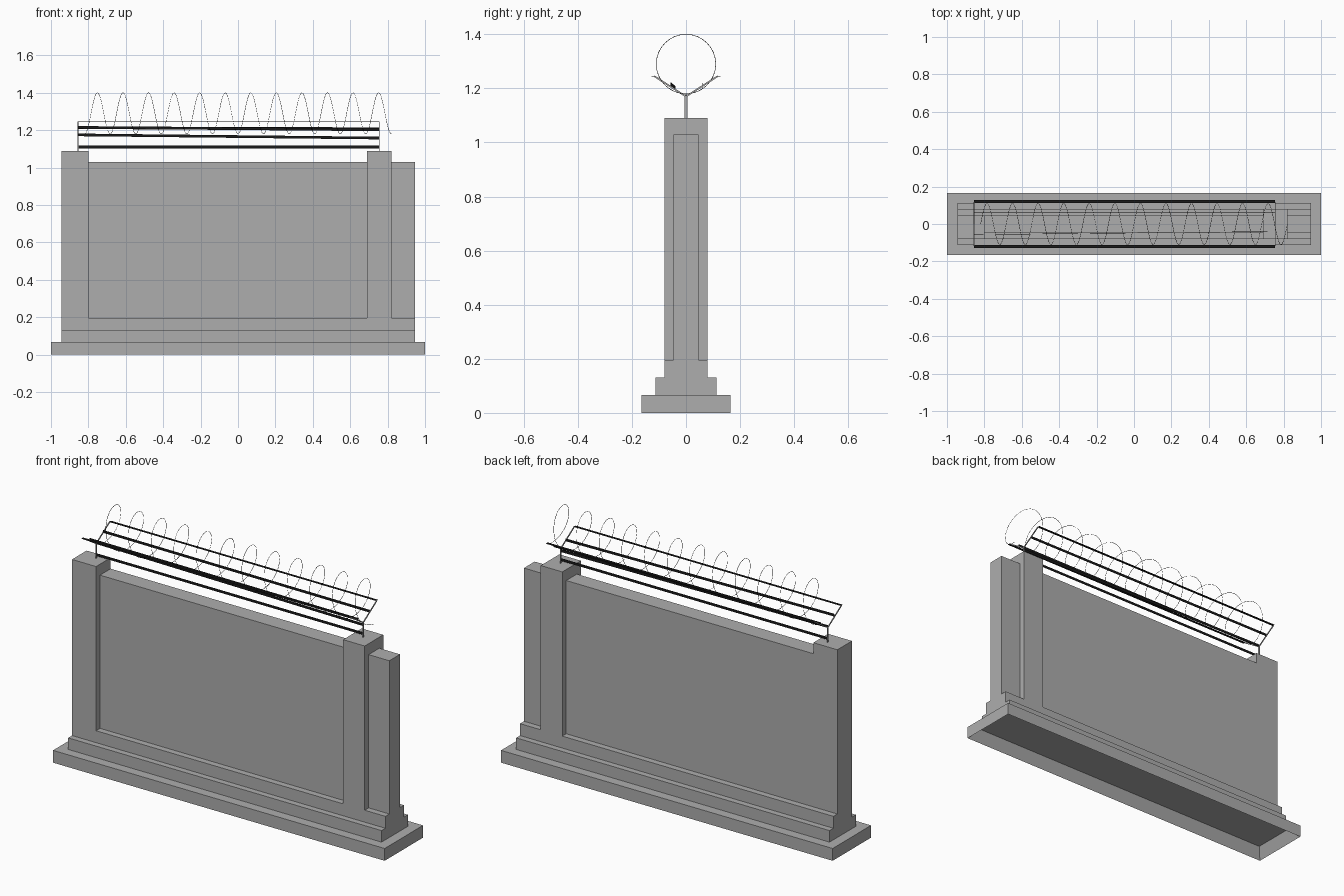
import bpy, bmesh, math
from mathutils import Vector, Matrix

old = bpy.data.objects.get("Cube")
if old:
    bpy.data.objects.remove(old, do_unlink=True)


def make_material(name, rgb):
    mat = bpy.data.materials.new(name)
    mat.use_nodes = True
    color = (*rgb, 1)
    mat.diffuse_color = color
    mat.node_tree.nodes["Principled BSDF"].inputs["Base Color"].default_value = color
    return mat


concrete = make_material("concrete grey", (0.42, 0.42, 0.42))
black = make_material("wire black", (0.01, 0.01, 0.01))


def add_object(name, bm, mat):
    mesh = bpy.data.meshes.new(name)
    bm.to_mesh(mesh)
    bm.free()
    mesh.materials.append(mat)
    obj = bpy.data.objects.new(name, mesh)
    bpy.context.collection.objects.link(obj)
    return obj


def box_bm(x, y, z):
    bm = bmesh.new()
    size = Vector((x[1] - x[0], y[1] - y[0], z[1] - z[0]))
    mid = Vector((sum(x), sum(y), sum(z))) / 2
    bmesh.ops.create_cube(bm, size=1, matrix=Matrix.Translation(mid) @ Matrix.Diagonal((*size, 1)))
    return bm


def box(name, x, y, z):
    return add_object(name, box_bm(x, y, z), concrete)


# Stepped base, hollow underneath
BASE, STEP, KERB = 0.067, 0.13, 0.195
END, DEEP, THIN = 0.945, 0.08, 0.046
bm = box_bm((-1, 1), (-0.165, 0.165), (0, BASE))
bm.normal_update()
bottom = min(bm.faces, key=lambda f: f.calc_center_median().z)
bmesh.ops.inset_region(bm, faces=[bottom], thickness=0.04)
bmesh.ops.translate(bm, verts=bottom.verts, vec=(0, 0, 0.064))
add_object("base_slab", bm, concrete)
box("base_step", (-END, END), (-0.113, 0.113), (BASE, STEP))
box("wall_kerb", (-END, END), (-DEEP, DEEP), (STEP, KERB))

# Wall panel, end stub and the two pillars
box("wall_panel", (-0.8, 0.69), (-THIN, THIN), (KERB, 1.03))
box("wall_end_stub", (0.82, END), (-THIN, THIN), (KERB, 1.03))
box("right_pillar", (-END, -0.8), (-DEEP, THIN), (KERB, 1.09))
box("left_pillar", (0.69, 0.82), (-DEEP, DEEP), (KERB, 1.09))

# Forked wire posts
X0, X1, FORK = -0.855, 0.755, 1.17
TIP = Vector((0, 0.117, 0.075))
for side, px in (("right", X0), ("left", X1)):
    span = (px - 0.002, px + 0.002)
    box(side + "_post", span, (-0.005, 0.005), (1.09, FORK))
    for end, sign in (("front", -1), ("back", 1)):
        arm = box_bm((-0.002, 0.002), (0, TIP.length), (-0.003, 0.003))
        turn = Matrix.Rotation(math.atan2(TIP.z, TIP.y), 4, "X")
        bmesh.ops.transform(arm, matrix=turn, verts=arm.verts)
        bmesh.ops.scale(arm, vec=(1, sign, 1), verts=arm.verts)
        if sign < 0:
            bmesh.ops.reverse_faces(arm, faces=arm.faces)
        bmesh.ops.translate(arm, vec=(px, 0, FORK), verts=arm.verts)
        add_object(f"{side}_{end}_arm", arm, concrete)


# Straight wires: flat ribbons, upright on the post and level at the arm tips
def ribbon(name, start, finish, width, height):
    bm = box_bm((X0, X1), (-width / 2, width / 2), (-height / 2, height / 2))
    for v in bm.verts:
        y, z = start if v.co.x < 0 else finish
        v.co.y += y
        v.co.z += z
    add_object(name, bm, black)


WIDE, FLAT = 0.014, 0.002
ribbon("low_wire", (0, 1.11), (0, 1.11), FLAT, WIDE)
ribbon("fork_wire", (0, 1.175), (0, 1.158), FLAT, WIDE)
ribbon("front_arm_wire", (-0.057, 1.215), (-0.04, 1.202), FLAT, WIDE)
ribbon("back_arm_wire", (0.06, 1.213), (0.06, 1.208), FLAT, WIDE)
for end, sign in (("front", -1), ("back", 1)):
    tip = (sign * 0.12, FORK + TIP.z)
    ribbon(end + "_tip_wire", tip, tip, WIDE, FLAT)

# Coiled wire resting in the fork
TURNS, PER, RADIUS = 12, 32, 0.11
curve = bpy.data.curves.new("coil_wire", "CURVE")
curve.dimensions = "3D"
curve.bevel_depth = 0.001
curve.bevel_resolution = 0
spline = curve.splines.new("POLY")
count = TURNS * PER
spline.points.add(count)
for i, p in enumerate(spline.points):
    a = math.tau * i / PER
    p.co = (-0.82 + 1.64 * i / count, RADIUS * math.sin(a), 1.29 - RADIUS * math.cos(a), 1)
curve.materials.append(black)
bpy.context.collection.objects.link(bpy.data.objects.new("coil_wire", curve))
